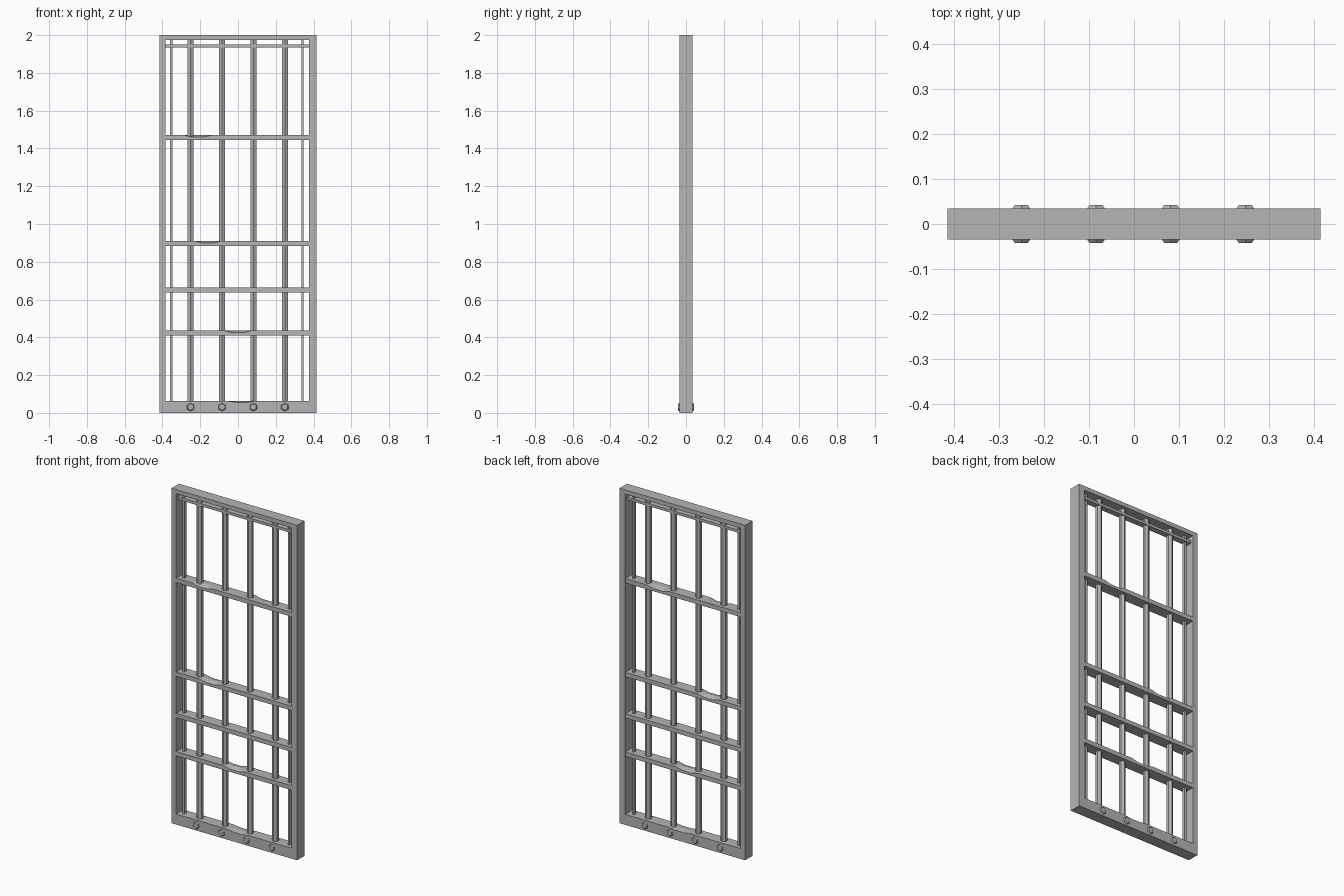
import bpy, bmesh, math
from mathutils import Matrix

old = bpy.data.objects.get("Cube")
if old:
    bpy.data.objects.remove(old, do_unlink=True)

# One plain metal colour
metal = bpy.data.materials.new("grey_metal")
metal.use_nodes = True
colour = (0.46, 0.46, 0.46, 1)
metal.diffuse_color = colour
metal.node_tree.nodes["Principled BSDF"].inputs["Base Color"].default_value = colour


def finish(name, bm):
    bmesh.ops.recalc_face_normals(bm, faces=bm.faces)
    mesh = bpy.data.meshes.new(name)
    bm.to_mesh(mesh)
    bm.free()
    mesh.materials.append(metal)
    obj = bpy.data.objects.new(name, mesh)
    bpy.context.collection.objects.link(obj)
    return obj


def box(name, x0, x1, y0, y1, z0, z1):
    bm = bmesh.new()
    place = Matrix.Translation(((x0 + x1) / 2, (y0 + y1) / 2, (z0 + z1) / 2))
    size = Matrix.Diagonal((x1 - x0, y1 - y0, z1 - z0, 1))
    bmesh.ops.create_cube(bm, size=1, matrix=place @ size)
    return finish(name, bm)


def prism(name, x, y, z, r1, r2, depth, turn):
    bm = bmesh.new()
    bmesh.ops.create_cone(bm, cap_ends=True, segments=6, radius1=r1, radius2=r2,
                          depth=depth, matrix=Matrix.Translation((x, y, z)) @ turn)
    return finish(name, bm)


def dented_rail(name, z0, z1, depth, front, back, drop=0.01):
    """Rail whose top edges sag at x = front and x = back."""
    xs = {-INNER, INNER}
    for c in (front, back):
        if c is not None:
            xs.update((c - 0.07, c - 0.03, c + 0.03, c + 0.07))

    def sag(x, c):
        if c is None:
            return 0
        return drop * max(0, min(1, (0.07 - abs(x - c)) / 0.04))

    bm = bmesh.new()
    rings = []
    for x in sorted(xs):
        corners = ((-depth, z0), (depth, z0),
                   (depth, z1 - sag(x, back)), (0, z1),
                   (-depth, z1 - sag(x, front)))
        rings.append([bm.verts.new((x, y, z)) for y, z in corners])
    for a, b in zip(rings, rings[1:]):
        for i in range(5):
            j = (i + 1) % 5
            bm.faces.new((a[i], a[j], b[j], b[i]))
    bm.faces.new(rings[0])
    bm.faces.new(rings[-1])
    return finish(name, bm)


HALF, INNER, DEPTH = 0.415, 0.385, 0.035

# Outer frame
box("right_stile", -HALF, -INNER, -DEPTH, DEPTH, 0, 2)
box("left_stile", INNER - 0.008, HALF, -DEPTH, DEPTH, 0, 2)
box("top_rail", -INNER, INNER, -DEPTH, DEPTH, 1.975, 2)
dented_rail("bottom_rail", 0, 0.062, DEPTH, 0.02, 0.02, 0.006)

# Worn crossbars
for i, (z, front, back) in enumerate(((0.422, 0.0, -0.03), (0.65, None, None),
                                      (0.897, -0.16, -0.17), (1.457, -0.21, 0.16))):
    dented_rail(f"crossbar_{i + 1}", z - 0.013, z + 0.013, DEPTH - 0.001, front, back)

# Slim inner frame
box("right_inner_strip", -0.36, -0.348, -0.01, 0.01, 0.05, 1.98)
box("left_inner_strip", 0.336, 0.348, -0.01, 0.01, 0.05, 1.98)
box("inner_top_strip", -INNER, INNER, -0.018, 0.018, 1.934, 1.95)

# Hexagonal upright bars, each with a bolt head on both faces
for i in range(4):
    x = -0.251 + i * 0.1663
    prism(f"bar_{i + 1}", x, 0, 1.015, 0.018, 0.018, 1.93, Matrix())
    for side, label in ((-1, "front"), (1, "back")):
        turn = Matrix.Rotation(-side * math.pi / 2, 4, "X")
        prism(f"{label}_bolt_{i + 1}", x, side * 0.038, 0.031, 0.023, 0.017, 0.008, turn)
